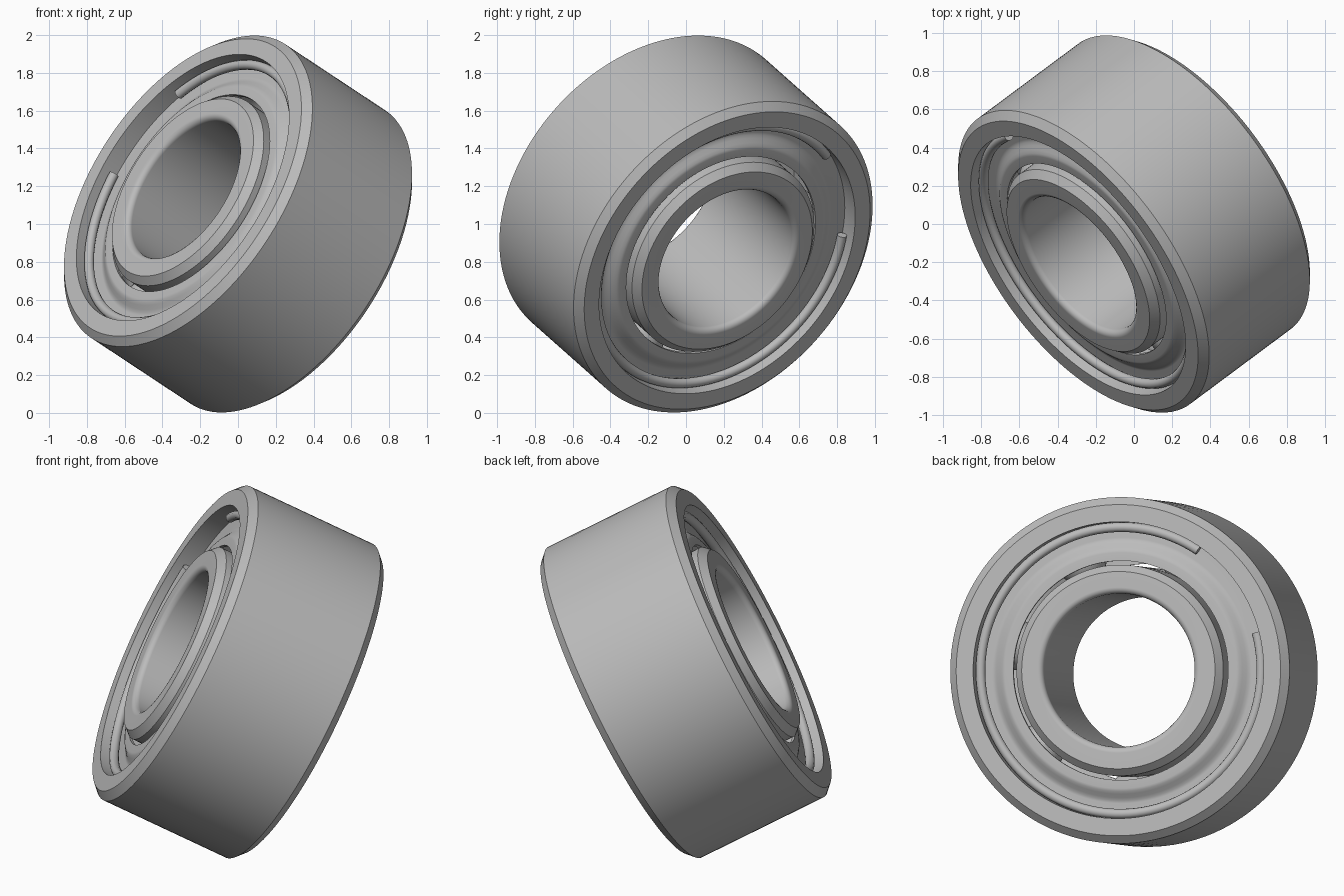
import bpy
import bmesh
from math import cos, sin, radians, tau
from mathutils import Matrix, Vector

cube = bpy.data.objects.get("Cube")
if cube:
    bpy.data.objects.remove(cube, do_unlink=True)

steel = bpy.data.materials.new("grey_steel")
steel.use_nodes = True
GREY = (0.5, 0.5, 0.5, 1.0)
steel.diffuse_color = GREY
steel.node_tree.nodes["Principled BSDF"].inputs["Base Color"].default_value = GREY

# Tilted frame: local z runs along the bearing's axis, local x is level in depth
axis = Vector((-0.708, -0.527, 0.468)).normalized()
across = Vector((-axis.z, 0, axis.x)).normalized() * -1
third = axis.cross(across)
FRAME = Matrix.Translation((0, 0, 1)) @ Matrix((across, third, axis)).transposed().to_4x4()


def add_part(name, bm):
    """Turn a bmesh into a smooth, tilted object with crisp chamfers."""
    bmesh.ops.recalc_face_normals(bm, faces=bm.faces)
    mesh = bpy.data.meshes.new(name)
    bm.to_mesh(mesh)
    bm.free()
    for poly in mesh.polygons:
        poly.use_smooth = True
    mesh.set_sharp_from_angle(angle=radians(35))
    mesh.materials.append(steel)
    obj = bpy.data.objects.new(name, mesh)
    bpy.context.collection.objects.link(obj)
    obj.matrix_world = FRAME
    weighted = obj.modifiers.new("even_shading", 'WEIGHTED_NORMAL')
    weighted.keep_sharp = True
    return obj


def lathe(name, profile, start=0.0, sweep=tau, steps=128):
    """Spin a closed (radius, height) profile around the local z axis."""
    bm = bmesh.new()
    full = abs(sweep - tau) < 0.001
    count = steps if full else steps + 1
    rings = []
    for i in range(count):
        a = start + sweep * i / steps
        rings.append([bm.verts.new((r * cos(a), r * sin(a), h)) for r, h in profile])
    n = len(profile)
    for i in range(steps):
        p, q = rings[i], rings[(i + 1) % count]
        for j in range(n):
            k = (j + 1) % n
            bm.faces.new((p[j], q[j], q[k], p[k]))
    if not full:
        bm.faces.new(rings[0])
        bm.faces.new(rings[-1])
    return add_part(name, bm)


def mirrored(half):
    """Complete a profile given for positive heights."""
    return half + [(r, -h) for r, h in reversed(half)]


def arc(radius, height, size, first, last, steps):
    """Points of a circular arc in the profile plane, angles in degrees."""
    angles = [radians(first + (last - first) * i / steps) for i in range(steps + 1)]
    return [(radius + size * cos(a), height + size * sin(a)) for a in angles]


HALF = 0.413      # half the bearing's width
PITCH = 0.672     # radius of the circle of balls
BALL = 0.14

# Outer race: chamfered rim, recess for the shield, ball groove
lathe("outer_race", mirrored(
    [(0.932, 0.372), (0.891, HALF), (0.798, HALF), (0.798, 0.29), (0.745, 0.29)]
    + arc(PITCH, 0, BALL, 58, 5, 6)))

# Inner race: rounded bore, flat face, chamfered shoulder, ball groove
lathe("inner_race", mirrored(
    arc(0.445, HALF - 0.032, 0.032, 180, 90, 4)
    + [(0.531, HALF), (0.568, HALF - 0.04), (0.568, 0.1)]
    + arc(PITCH, 0, BALL, 138, 175, 5)))

# Balls
bm = bmesh.new()
for i in range(7):
    a = tau * i / 7
    bmesh.ops.create_uvsphere(bm, u_segments=24, v_segments=14, radius=BALL - 0.002,
                              matrix=Matrix.Translation((PITCH * cos(a), PITCH * sin(a), 0)))
add_part("balls", bm)

# Pressed shield and split retaining wire on each side
SHIELD_TOP = [(0.59, 0.35), (0.635, 0.35), (0.65, 0.346), (0.665, 0.336),
              (0.685, 0.322), (0.7, 0.313), (0.715, 0.31), (0.797, 0.31)]
THICK = 0.018
WIRE = arc(0.771, 0.345, 0.026, 0, 330, 11)
for side, label in ((1, "front"), (-1, "back")):
    plate = SHIELD_TOP + [(r, h - THICK) for r, h in reversed(SHIELD_TOP)]
    lathe(label + "_shield", [(r, h * side) for r, h in plate])
    lathe(label + "_retaining_wire", [(r, h * side) for r, h in WIRE],
          start=radians(100.5), sweep=radians(318.5), steps=110)
